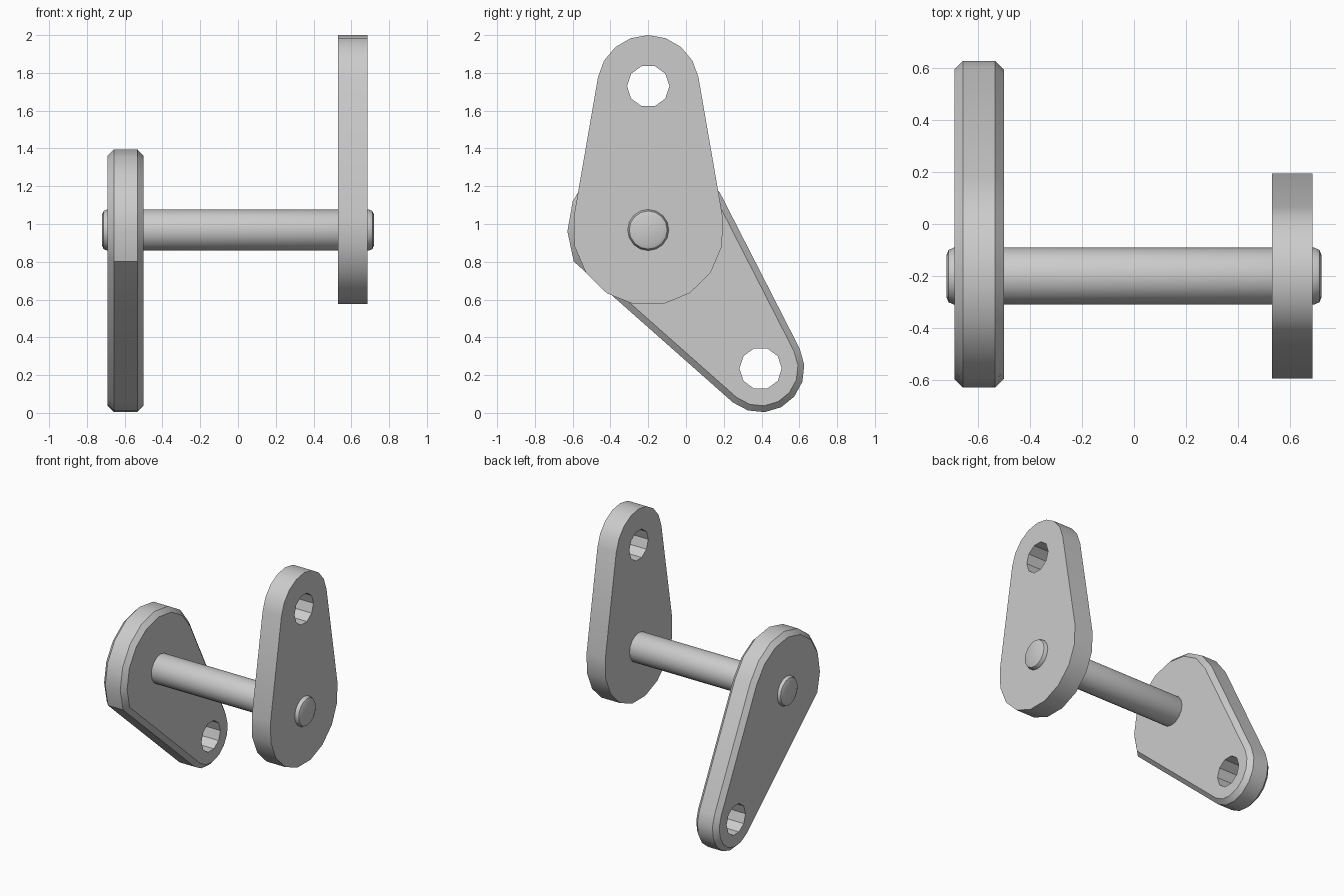
import bpy, bmesh
from math import radians, cos, sin, pi
from mathutils import Matrix, Vector

default = bpy.data.objects.get("Cube")
if default:
    bpy.data.objects.remove(default, do_unlink=True)

grey = bpy.data.materials.new("plain grey")
grey.use_nodes = True
colour = (0.6, 0.6, 0.6, 1)
grey.diffuse_color = colour
grey.node_tree.nodes["Principled BSDF"].inputs["Base Color"].default_value = colour

AXLE = (-0.2, 0.968)   # y, z of the shared axle


def make_object(name, bm):
    bmesh.ops.recalc_face_normals(bm, faces=bm.faces)
    mesh = bpy.data.meshes.new(name)
    bm.to_mesh(mesh)
    bm.free()
    mesh.materials.append(grey)
    obj = bpy.data.objects.new(name, mesh)
    bpy.context.collection.objects.link(obj)
    return obj


def activate(obj):
    bpy.ops.object.select_all(action='DESELECT')
    obj.select_set(True)
    bpy.context.view_layer.objects.active = obj


def rod(name, x0, x1, centre, radius, sides, bevel=0):
    bm = bmesh.new()
    place = Matrix.Translation(((x0 + x1) / 2, *centre)) @ Matrix.Rotation(pi / 2, 4, 'Y')
    bmesh.ops.create_cone(bm, cap_ends=True, segments=sides, radius1=radius,
                          radius2=radius, depth=x1 - x0, matrix=place)
    if bevel:
        rims = [e for e in bm.edges if abs(e.verts[0].co.x - e.verts[1].co.x) < 1e-4]
        bmesh.ops.bevel(bm, geom=rims, offset=bevel, segments=2, profile=0.5, affect='EDGES')
    return make_object(name, bm)


def arc(centre, radius, start, end, steps):
    angles = [radians(start + (end - start) * i / steps) for i in range(steps + 1)]
    return [(centre[0] + radius * cos(a), centre[1] + radius * sin(a)) for a in angles]


def crank_arm(name, x0, x1, outline, hole, chamfer=0):
    bm = bmesh.new()
    face = bm.faces.new([bm.verts.new((x0, y, z)) for y, z in outline])
    grown = bmesh.ops.extrude_face_region(bm, geom=[face])["geom"]
    moved = [v for v in grown if isinstance(v, bmesh.types.BMVert)]
    bmesh.ops.translate(bm, verts=moved, vec=Vector((x1 - x0, 0, 0)))
    bmesh.ops.recalc_face_normals(bm, faces=bm.faces)
    if chamfer:
        rims = [e for e in bm.edges if abs(e.verts[0].co.x - e.verts[1].co.x) < 1e-4]
        bmesh.ops.bevel(bm, geom=rims, offset=chamfer, segments=1, affect='EDGES')
    arm = make_object(name, bm)
    # pin hole through the narrow end
    cutter = rod("hole_cutter", x0 - 0.1, x1 + 0.1, hole, 0.112, 10)
    cutter.hide_render = True
    cut = arm.modifiers.new("hole", 'BOOLEAN')
    cut.operation, cut.solver, cut.object = 'DIFFERENCE', 'EXACT', cutter
    activate(arm)
    bpy.ops.object.modifier_apply(modifier=cut.name)
    bpy.data.objects.remove(cutter, do_unlink=True)
    return arm


# Upright arm on the left: wide hub below, narrow end above
top_pin = (-0.2, 1.73)
upright = arc(AXLE, 0.4, 170, 370, 9) + arc(top_pin, 0.27, 10, 170, 8)
left_arm = crank_arm("left_arm", 0.53, 0.685, upright, top_pin)

# Slanted, chamfered arm on the right: the hub ends in a corner underneath
low_pin = (0.395, 0.235)
slanted = arc(AXLE, 0.428, 27, 203, 8) + arc(low_pin, 0.232, 231, 387, 7)
right_arm = crank_arm("right_arm", -0.69, -0.5, slanted, low_pin, 0.033)

# Axle through both hubs with rounded ends
axle = rod("axle", -0.72, 0.72, AXLE, 0.109, 16, 0.028)

for part in (left_arm, right_arm, axle):
    activate(part)
    bpy.ops.object.shade_smooth_by_angle(angle=radians(30))
